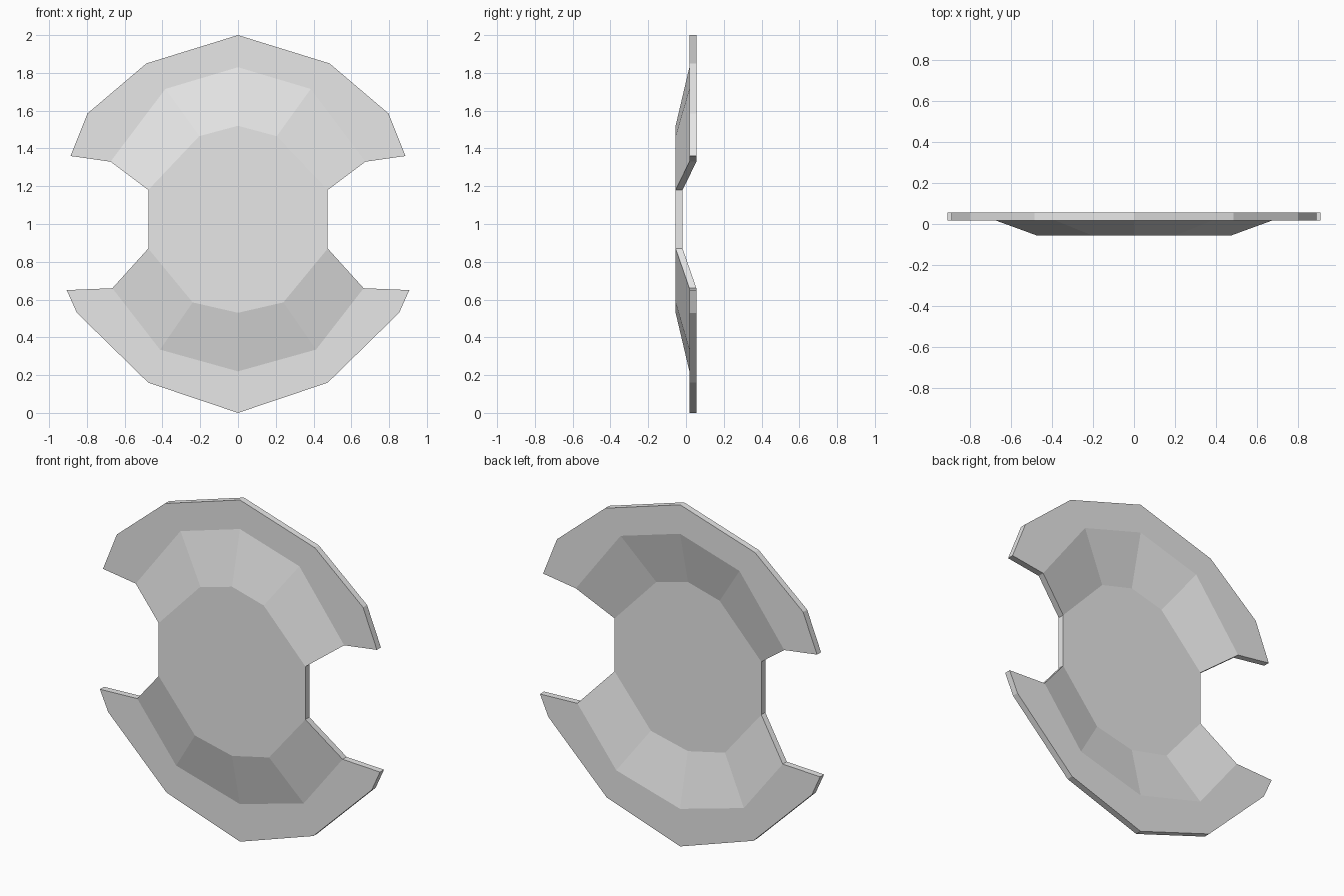
import bpy
import bmesh

cube = bpy.data.objects.get("Cube")
if cube:
    bpy.data.objects.remove(cube, do_unlink=True)

FRONT, RIM, THICK = -0.055, 0.018, 0.037

# Half outlines (x, z) from the centre line outwards: dish floor, dish edge, rim
UPPER = (
    [(0, 1.52), (0.205, 1.465), (0.475, 1.18)],
    [(0, 1.83), (0.385, 1.715), (0.675, 1.33)],
    [(0, 2.0), (0.485, 1.85), (0.797, 1.585), (0.887, 1.36)],
)
LOWER = (
    [(0, 0.53), (0.24, 0.585), (0.475, 0.87)],
    [(0, 0.22), (0.413, 0.335), (0.665, 0.66)],
    [(0, 0.0), (0.475, 0.16), (0.853, 0.53), (0.907, 0.65)],
)

bm = bmesh.new()


def face(points):
    bm.faces.new([bm.verts.new(p) for p in points])


def ring(outline, side, y):
    return [(side * x, y, z) for x, z in outline]


# Sloped walls and flat rim of each wing, on both sides
for floor, edge, outer in (UPPER, LOWER):
    for side in (-1, 1):
        a = ring(floor, side, FRONT)
        b = ring(edge, side, RIM)
        c = ring(outer, side, RIM)
        for i in range(2):
            face([a[i], a[i + 1], b[i + 1], b[i]])
        face([b[0], b[1], c[1], c[0]])
        face([b[1], b[2], c[3], c[2], c[1]])

# Flat centre panel
right = ring(LOWER[0], 1, FRONT) + ring(UPPER[0], 1, FRONT)[::-1]
left = [(-x, y, z) for x, y, z in right[1:-1]]
face(right + left[::-1])

# Weld the sheet, then give it thickness towards the back
bmesh.ops.remove_doubles(bm, verts=bm.verts[:], dist=0.0005)
bmesh.ops.recalc_face_normals(bm, faces=bm.faces[:])
result = bmesh.ops.extrude_face_region(bm, geom=bm.faces[:])
back = [g for g in result["geom"] if isinstance(g, bmesh.types.BMVert)]
bmesh.ops.translate(bm, verts=back, vec=(0, THICK, 0))
bmesh.ops.recalc_face_normals(bm, faces=bm.faces[:])

mesh = bpy.data.meshes.new("dished_plate")
bm.to_mesh(mesh)
bm.free()
plate = bpy.data.objects.new("dished_plate", mesh)
bpy.context.collection.objects.link(plate)

# Plain grey finish
grey = bpy.data.materials.new("light_grey")
grey.use_nodes = True
colour = (0.8, 0.8, 0.8, 1.0)
grey.diffuse_color = colour
for node in grey.node_tree.nodes:
    if node.type == "BSDF_PRINCIPLED":
        node.inputs["Base Color"].default_value = colour
mesh.materials.append(grey)
